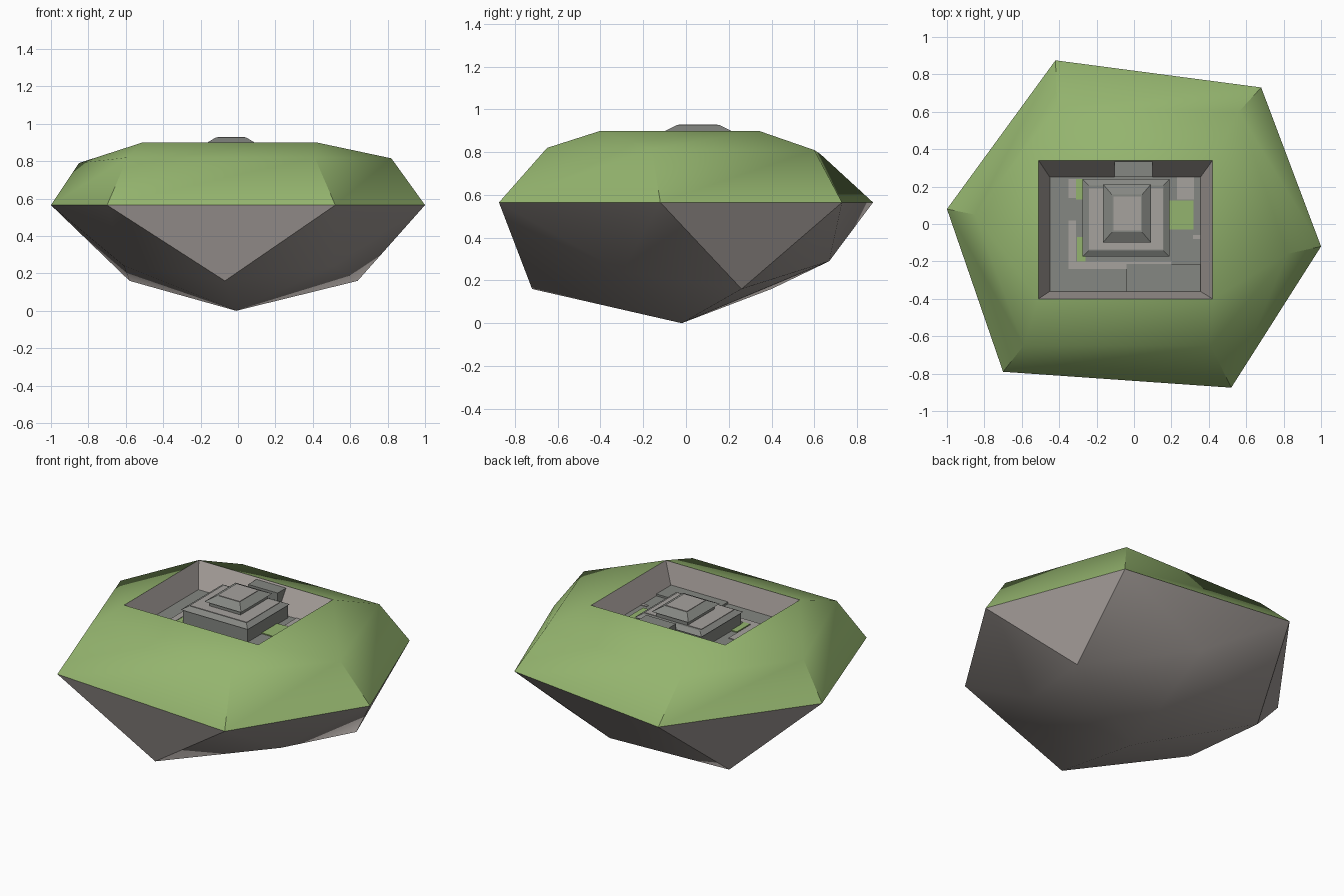
import bpy, bmesh
from mathutils import Vector

if "Cube" in bpy.data.objects:
    bpy.data.objects.remove(bpy.data.objects["Cube"])


def material(name, rgb):
    m = bpy.data.materials.new(name)
    lin = [((c / 255 + 0.055) / 1.055) ** 2.4 for c in rgb]
    m.diffuse_color = (*lin, 1)
    m.use_nodes = True
    m.node_tree.nodes["Principled BSDF"].inputs["Base Color"].default_value = m.diffuse_color
    return m


GRASS = material("grass_green", (148, 180, 110))
ROCK = material("warm_rock", (164, 157, 153))
STONE = material("grey_stone", (133, 135, 130))
PALE = material("pale_stone", (166, 162, 158))


def build(name, verts, faces, mat, angle=None):
    me = bpy.data.meshes.new(name)
    me.from_pydata(verts, [], faces)
    me.materials.append(mat)
    ob = bpy.data.objects.new(name, me)
    bpy.context.collection.objects.link(ob)
    if angle:
        bpy.ops.object.select_all(action='DESELECT')
        ob.select_set(True)
        bpy.context.view_layer.objects.active = ob
        bpy.ops.object.shade_smooth_by_angle(angle=angle)
    return ob


def block(name, x, y, z, mat, inset=0.0, inset_y=None):
    """Box, or a tapered slab when inset is given."""
    iy = inset if inset_y is None else inset_y
    v = []
    for h, a, b in ((z[0], 0, 0), (z[1], inset, iy)):
        v += [(x[0] + a, y[0] + b, h), (x[1] - a, y[0] + b, h),
              (x[1] - a, y[1] - b, h), (x[0] + a, y[1] - b, h)]
    f = [(3, 2, 1, 0), (4, 5, 6, 7)]
    f += [(i, (i + 1) % 4, (i + 1) % 4 + 4, i + 4) for i in range(4)]
    return build(name, v, f, mat)


# Rings, all counter-clockwise from the front left
rim = [(-0.70, -0.79, .565), (0.52, -0.875, .565), (1.0, -0.12, .565),
       (0.68, 0.73, .565), (-0.42, 0.875, .565), (-1.0, 0.08, .565)]
shoulder = [(-0.59, -0.65, .82), (0.41, -0.65, .82), (0.82, -0.16, .815),
            (0.56, 0.60, .81), (-0.41, 0.63, .79), (-0.85, 0.05, .79)]
brink = [(-0.51, -0.40, .9), (0.42, -0.40, .9), (0.42, 0.34, .9), (-0.51, 0.34, .9)]
belly = [(-0.07, -0.72, .16), (0.51, -0.30, .24), (0.64, 0.26, .16),
         (0.06, 0.67, .29), (-0.58, 0.40, .16), (-0.61, -0.23, .24)]

# Grassy upper shell: rim, shoulder, rectangular pit edge
faces = [(i, (i + 1) % 6, (i + 1) % 6 + 6, i + 6) for i in range(6)]
faces += [(6, 7, 13, 12), (7, 8, 13), (8, 14, 13), (8, 9, 14),
          (9, 10, 15, 14), (10, 11, 15), (11, 12, 15), (11, 6, 12)]
build("grass_top", rim + shoulder + brink, faces, GRASS, 0.7)

# Rocky underside: rim joined to an offset ring, closed at the lowest point
faces = []
for i in range(6):
    j = (i + 1) % 6
    faces += [(i, i + 6, j), (j, i + 6, j + 6), (i + 6, 12, j + 6)]
build("rock_underside", rim + belly + [(-0.01, -0.02, 0)], faces, ROCK, 0.7)

# Sunken courtyard
F = 0.765
floor = [(-0.45, -0.36, F), (0.355, -0.36, F), (0.355, 0.25, F), (-0.45, 0.25, F)]
build("pit_walls", brink + floor,
      [(i, (i + 1) % 4, (i + 1) % 4 + 4, i + 4) for i in range(4)], ROCK)
build("courtyard_floor", floor, [(0, 1, 2, 3)], STONE)
block("front_terrace", (-0.04, 0.355), (-0.36, -0.213), (F - .01, F + .012), STONE)
block("back_gate", (-0.105, 0.10), (0.25, 0.34), (F - .01, 0.89), STONE)

# Stepped building
block("lower_body", (-0.265, 0.185), (-0.168, 0.23), (F - .01, 0.85), STONE)
block("lower_roof", (-0.275, 0.19), (-0.175, 0.24), (0.848, 0.866), STONE, 0.033)
block("roof_paving", (-0.24, 0.155), (-0.135, 0.19), (0.864, 0.869), PALE)
block("upper_body", (-0.145, 0.07), (-0.075, 0.19), (0.86, 0.903), STONE)
block("upper_roof", (-0.165, 0.09), (-0.098, 0.212), (0.899, 0.927), STONE, 0.047, 0.055)
block("roof_cap", (-0.11, 0.037), (-0.036, 0.148), (0.925, 0.930), PALE)

# Thin ground patches
for i, (x, y) in enumerate([((-0.35, 0.20), (-0.24, -0.20)), ((-0.35, -0.31), (-0.2, 0.02)),
                            ((-0.35, -0.31), (0.14, 0.24)), ((0.23, 0.32), (0.13, 0.25)),
                            ((0.315, 0.355), (-0.08, -0.06))]):
    block(f"paving_{i}", x, y, (F - .002, F + .004), PALE)
for i, (x, y) in enumerate([((0.185, 0.318), (-0.03, 0.125)), ((-0.305, -0.26), (-0.2, -0.07)),
                            ((-0.31, -0.26), (0.13, 0.24))]):
    block(f"grass_patch_{i}", x, y, (F - .002, F + .006), GRASS)
